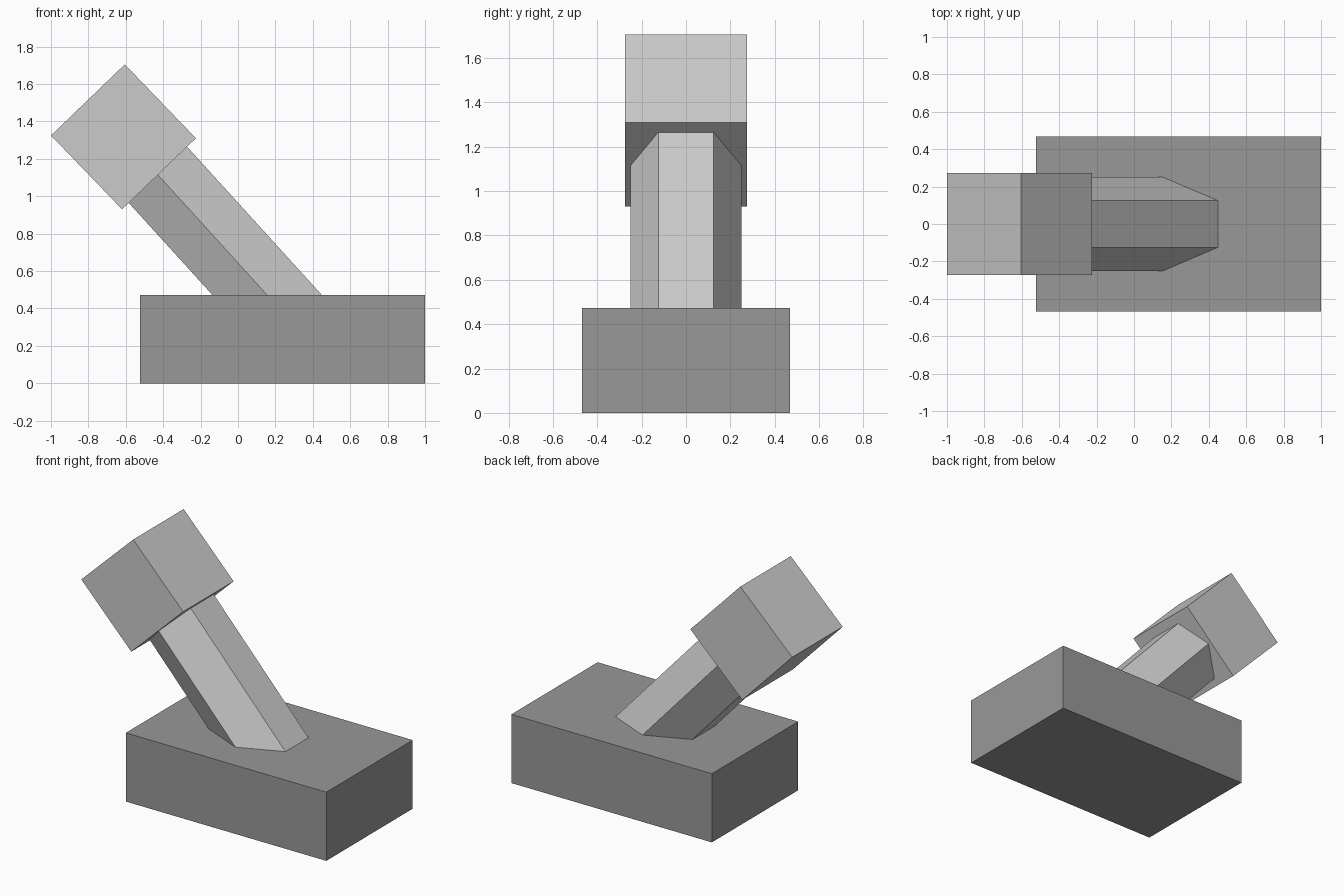
import bpy
from math import radians
from mathutils import Vector

if "Cube" in bpy.data.objects:
    bpy.data.objects.remove(bpy.data.objects["Cube"])


def box(name, center, size, tilt=0.0):
    bpy.ops.mesh.primitive_cube_add(size=1, location=center, rotation=(0, radians(tilt), 0))
    ob = bpy.context.object
    ob.name = name
    ob.scale = size
    bpy.ops.object.transform_apply(location=False, rotation=False, scale=True)
    return ob


# heavy dark block at the bottom
base = box("base", (0.2375, 0, 0.236), (1.525, 0.938, 0.472))
dark = bpy.data.materials.new("dark_grey")
dark.diffuse_color = (0.315, 0.315, 0.315, 1)
dark.use_nodes = True
dark.node_tree.nodes["Principled BSDF"].inputs["Base Color"].default_value = dark.diffuse_color
base.data.materials.append(dark)

# square block on the leaning shaft
head_center = (-0.6125, 0, 1.3175)
box("head", head_center, (0.548, 0.548, 0.548), -43.9)

# six-sided shaft, sunk into the base and the head
low, high = Vector((0.312, 0, 0.30)), Vector(head_center)
axis = high - low
bpy.ops.mesh.primitive_cylinder_add(
    vertices=6, radius=0.25, depth=axis.length, location=(low + high) / 2,
    rotation=(0, -axis.angle(Vector((0, 0, 1))), 0))
bpy.context.object.name = "shaft"
